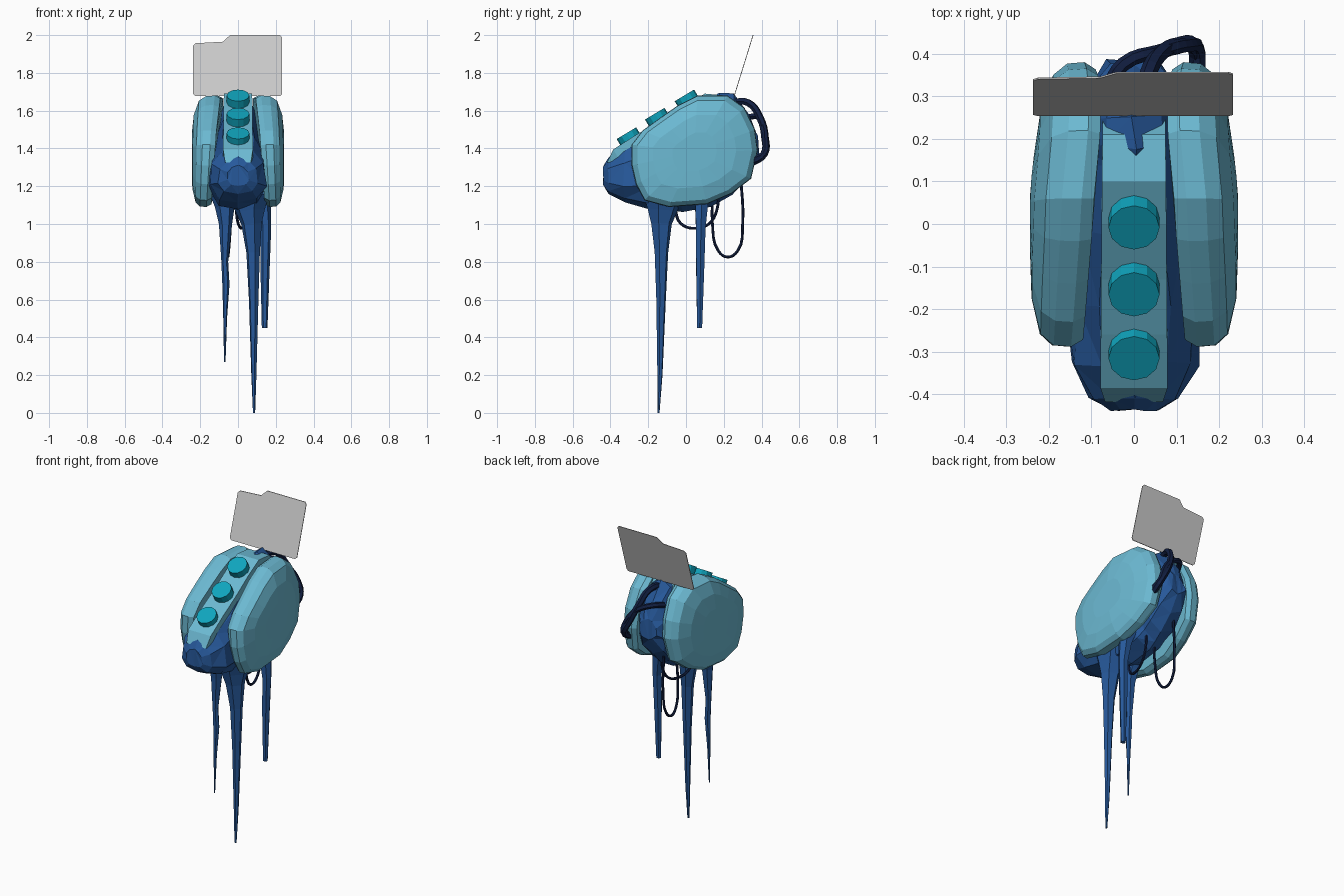
import bpy, bmesh, math, random
from mathutils import Vector

if "Cube" in bpy.data.objects:
    bpy.data.objects.remove(bpy.data.objects["Cube"])

random.seed(4)


def material(name, rgb):
    m = bpy.data.materials.new(name)
    m.diffuse_color = (*rgb, 1)
    m.use_nodes = True
    m.node_tree.nodes["Principled BSDF"].inputs["Base Color"].default_value = m.diffuse_color
    return m


DARK = material("deep blue", (0.02, 0.10, 0.33))
LIGHT = material("pale blue", (0.15, 0.49, 0.65))
TEAL = material("teal", (0.005, 0.38, 0.52))
NAVY = material("navy", (0.006, 0.014, 0.055))


def finish(bm, name, mat=None):
    bmesh.ops.recalc_face_normals(bm, faces=bm.faces[:])
    me = bpy.data.meshes.new(name)
    bm.to_mesh(me)
    bm.free()
    ob = bpy.data.objects.new(name, me)
    bpy.context.collection.objects.link(ob)
    if mat:
        me.materials.append(mat)
    return ob


def loft(rings, name, mat, triangulate=False):
    bm = bmesh.new()
    loops = [[bm.verts.new(p) for p in r] for r in rings]
    n = len(loops[0])
    for a, b in zip(loops, loops[1:]):
        for i in range(n):
            j = (i + 1) % n
            bm.faces.new((a[i], a[j], b[j], b[i]))
    bm.faces.new(loops[0])
    bm.faces.new(loops[-1])
    if triangulate:
        bmesh.ops.triangulate(bm, faces=bm.faces[:])
    return finish(bm, name, mat)


def tube(name, mat, pts, radii, smooth_path, sides_res=1):
    cu = bpy.data.curves.new(name, 'CURVE')
    cu.dimensions = '3D'
    cu.bevel_depth = 1
    cu.bevel_resolution = sides_res
    cu.use_fill_caps = True
    cu.resolution_u = 4
    if smooth_path:
        sp = cu.splines.new('BEZIER')
        sp.bezier_points.add(len(pts) - 1)
        for bp, p, r in zip(sp.bezier_points, pts, radii):
            bp.co, bp.radius = p, r
            bp.handle_left_type = bp.handle_right_type = 'AUTO'
    else:
        sp = cu.splines.new('POLY')
        sp.points.add(len(pts) - 1)
        for q, p, r in zip(sp.points, pts, radii):
            q.co, q.radius = (*p, 1), r
    sp.use_smooth = False
    ob = bpy.data.objects.new(name, cu)
    bpy.context.collection.objects.link(ob)
    cu.materials.append(mat)
    bpy.ops.object.select_all(action='DESELECT')
    ob.select_set(True)
    bpy.context.view_layer.objects.active = ob
    bpy.ops.object.convert(target='MESH')
    return ob


# Body: irregular faceted hull, rings are (y, z low, z high, half width)
def body_ring(y, lo, hi, hw):
    ring = []
    for k in range(10):
        a = math.radians(18 + 36 * k)
        c, s = math.cos(a), math.sin(a)
        x = math.copysign(abs(c) ** 0.8, c) * hw * (1 - 0.3 * max(0, s))
        z = (lo + hi) / 2 + math.copysign(abs(s) ** 0.8, s) * (hi - lo) / 2
        j = [random.uniform(-1, 1) * (0.003 if y < -0.38 else 0.008) for _ in range(3)]
        ring.append((x + j[0], y + j[1], z + j[2]))
    return ring


loft([body_ring(*r) for r in (
    (-0.437, 1.20, 1.31, 0.06), (-0.41, 1.16, 1.35, 0.11),
    (-0.33, 1.11, 1.42, 0.155), (-0.19, 1.07, 1.50, 0.16),
    (-0.02, 1.06, 1.61, 0.14), (0.13, 1.09, 1.67, 0.135),
    (0.18, 1.12, 1.692, 0.13), (0.25, 1.16, 1.685, 0.13),
    (0.33, 1.25, 1.58, 0.11), (0.38, 1.35, 1.48, 0.06))], "body", DARK, True)

# Side shells: layered rounded outline in the y-z plane
OUTLINE = [(-0.288, 1.42), (-0.23, 1.495), (-0.14, 1.56), (-0.04, 1.63),
           (0.06, 1.68), (0.22, 1.68), (0.31, 1.615), (0.365, 1.50),
           (0.38, 1.39), (0.345, 1.24), (0.24, 1.16), (0.11, 1.105),
           (-0.09, 1.09), (-0.22, 1.125), (-0.265, 1.21), (-0.288, 1.31)]
CENTRE = Vector((0.045, 1.38))


def shell_ring(x, scale, lean, side):
    ring = []
    for p in OUTLINE:
        q = CENTRE + (Vector(p) - CENTRE) * scale
        # lean the top inward and draw the rear end toward the middle
        inset = lean * (q.y - CENTRE.y) + 0.05 * max(0, q.y - 1.5) + 0.11 * max(0, q.x - 0.08)
        ring.append((side * (x - inset), q.x, q.y))
    return ring


for side, label in ((-1, "left"), (1, "right")):
    loft([shell_ring(x, s, l, side) for x, s, l in (
        (0.122, 0.95, 0.07), (0.15, 1.0, 0.06), (0.190, 0.99, 0.04),
        (0.220, 0.91, 0.02), (0.240, 0.66, 0.01), (0.244, 0.35, 0))],
        label + "_shell", LIGHT)

# Spine strip: bent plate running up the front slope
SPINE = [(-0.418, 1.325), (-0.385, 1.395), (-0.26, 1.475), (-0.13, 1.55),
         (0.0, 1.635), (0.10, 1.69), (0.21, 1.68)]
rings = []
for i, (y, z) in enumerate(SPINE):
    w = 0.068 if i == 0 else 0.08 - 0.001 * i
    dy, dz = (0.06, 0.0) if i == 0 else (0.035, -0.06)
    rings.append([(-w, y, z), (w, y, z), (w, y + dy, z + dz), (-w, y + dy, z + dz)])
loft(rings, "spine_strip", LIGHT)

# Buttons: twelve-sided discs tilted to the slope
for i, (y, z) in enumerate(((-0.300, 1.455), (-0.150, 1.558), (0.007, 1.655))):
    bpy.ops.mesh.primitive_cylinder_add(
        vertices=12, radius=0.06, depth=0.06, location=(0, y, z),
        rotation=(math.radians(31), 0, 0))
    b = bpy.context.object
    b.name = f"button_{i + 1}"
    b.data.materials.append(TEAL)

# Legs: tapering spikes flaring into the body
tube("front_right_leg", DARK,
     [(0.06, -0.12, 1.15), (0.065, -0.125, 1.07), (0.072, -0.13, 1.0),
      (0.08, -0.13, 0.85), (0.083, -0.132, 0.6), (0.084, -0.138, 0.2), (0.085, -0.146, 0.0)],
     [0.11, 0.08, 0.056, 0.037, 0.026, 0.014, 0.006], False)
tube("front_left_leg", DARK,
     [(-0.07, -0.11, 1.16), (-0.07, -0.115, 1.09), (-0.066, -0.12, 1.0),
      (-0.07, -0.125, 0.8), (-0.064, -0.125, 0.68), (-0.068, -0.13, 0.5), (-0.07, -0.135, 0.27)],
     [0.08, 0.052, 0.035, 0.018, 0.019, 0.010, 0.004], False)
tube("rear_leg", DARK,
     [(0.12, 0.09, 1.22), (0.135, 0.082, 1.10), (0.147, 0.078, 0.98),
      (0.143, 0.075, 0.75), (0.141, 0.072, 0.45)],
     [0.07, 0.039, 0.029, 0.024, 0.015], False)

# Cables: thick loops at the back, thin loops underneath
CABLES = {
    "back_cable_upper": (0.02, [(0, 0.24, 1.645), (0.025, 0.33, 1.642), (0.055, 0.393, 1.56),
                                (0.10, 0.418, 1.46), (0.145, 0.413, 1.37), (0.145, 0.34, 1.32)]),
    "back_cable_lower": (0.017, [(-0.065, 0.31, 1.56), (-0.025, 0.375, 1.57), (0.06, 0.405, 1.53),
                                 (0.125, 0.42, 1.45), (0.15, 0.41, 1.37), (0.15, 0.34, 1.34)]),
    "hanging_cable_long": (0.008, [(-0.03, 0.145, 1.2), (-0.04, 0.14, 1.0), (-0.05, 0.17, 0.86),
                                   (-0.055, 0.22, 0.825), (-0.055, 0.275, 0.86),
                                   (-0.05, 0.30, 1.0), (-0.05, 0.29, 1.25)]),
    "hanging_cable_short": (0.008, [(-0.01, -0.06, 1.08), (0.0, -0.03, 1.005), (0.02, 0.04, 0.977),
                                    (0.04, 0.12, 1.0), (0.05, 0.165, 1.08), (0.05, 0.17, 1.18)]),
}
for name, (r, pts) in CABLES.items():
    tube(name, NAVY, pts, [r] * len(pts), True)

# Panel: thin tabbed sheet leaning back, left uncoloured
CARD = [(-0.225, 1.677), (0.222, 1.677), (0.233, 1.688), (0.233, 1.988), (0.222, 2.0),
        (-0.042, 2.0), (-0.08, 1.965), (-0.225, 1.957), (-0.237, 1.945), (-0.237, 1.688)]
loft([[(x, 0.255 + (z - 1.677) * 0.31 + t, z) for x, z in CARD]
      for t in (-0.002, 0.002)], "panel", None)
